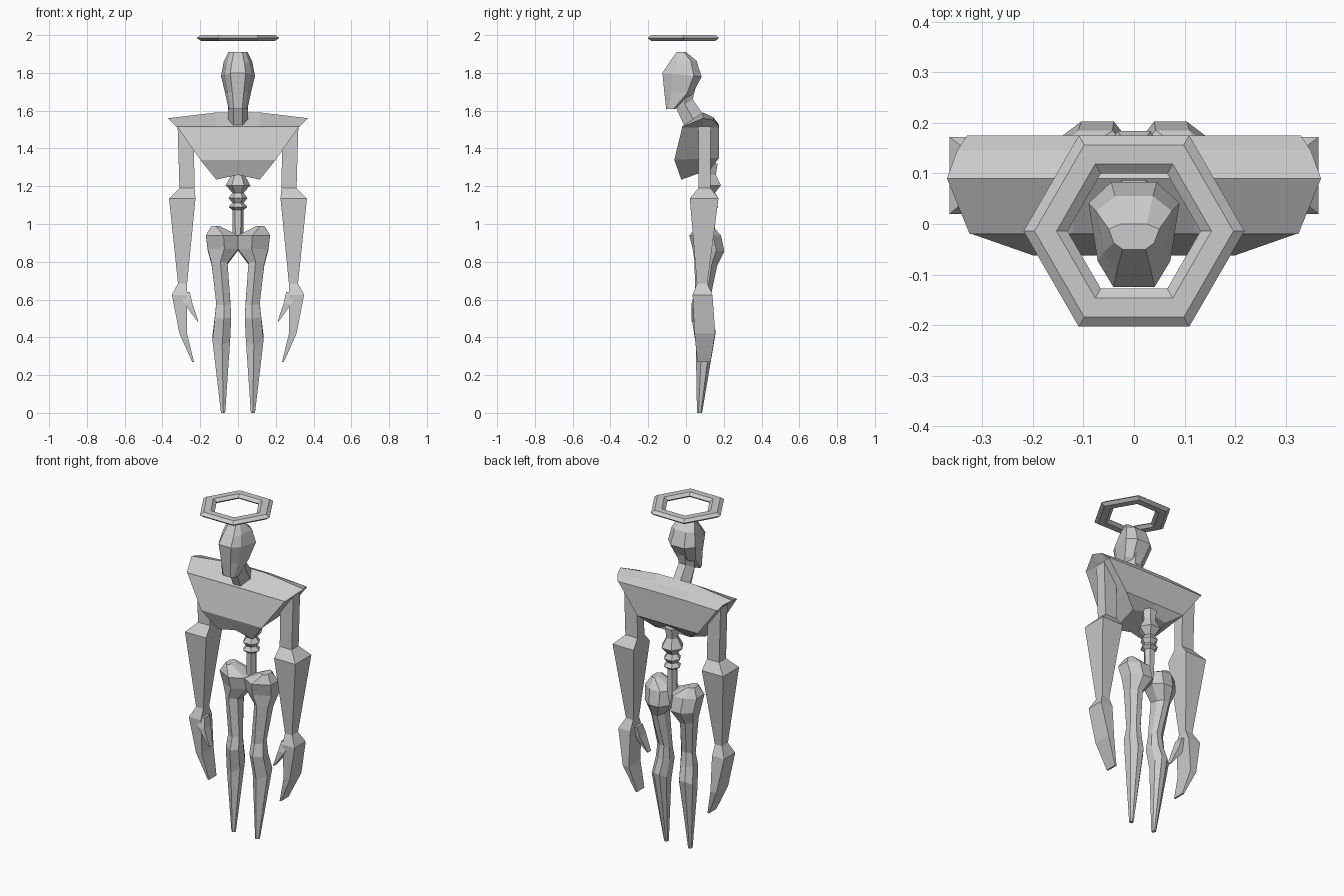
import bpy, bmesh
from math import cos, sin, pi

# Unit cross-sections (u across, v front to back)
QUAD = [(-1, -1), (1, -1), (1, 1), (-1, 1)]
HEX = [(-.45, -1), (.45, -1), (1, 0), (.45, 1), (-.45, 1), (-1, 0)]
LEG = [(-.1, -1), (1, -.4), (1, .5), (.3, 1), (-.5, 1), (-1, .4), (-1, -.5)]
HEAD = [(-.45, -1), (.45, -1), (.8, -.5), (1, .6), (.5, 1), (-.5, 1), (-1, .6), (-.8, -.5)]


def skin(name, loops, mirror=False):
    """Bridge equal-length point loops into a closed flat-shaded solid."""
    bm = bmesh.new()
    rows = [[bm.verts.new(p) for p in loop] for loop in loops]
    n = len(rows[0])
    for a, b in zip(rows, rows[1:]):
        for i in range(n):
            j = (i + 1) % n
            bm.faces.new((a[i], a[j], b[j], b[i]))
    bm.faces.new(rows[0])
    bm.faces.new(rows[-1])
    bmesh.ops.recalc_face_normals(bm, faces=bm.faces)
    me = bpy.data.meshes.new(name)
    bm.to_mesh(me)
    bm.free()
    ob = bpy.data.objects.new(name, me)
    bpy.context.collection.objects.link(ob)
    if mirror:
        mod = ob.modifiers.new("mirror", 'MIRROR')
        mod.use_mirror_merge = False
    return ob


def loft(name, section, rings, mirror=False):
    """Rings are (x0, x1, y0, y1, z at front, z at back)."""
    loops = []
    for x0, x1, y0, y1, zf, zb in rings:
        loops.append([((x0 + x1) / 2 + u * (x1 - x0) / 2,
                       (y0 + y1) / 2 + v * (y1 - y0) / 2,
                       (zf + zb) / 2 + v * (zb - zf) / 2) for u, v in section])
    return skin(name, loops, mirror)


# Halo
bpy.ops.mesh.primitive_torus_add(major_segments=6, minor_segments=6, major_radius=.175,
                                 minor_radius=.0435, location=(0, -.014, 1.985))
halo = bpy.context.object
halo.name = "halo"
halo.scale.z = .4

# Head and neck
loft("head", HEAD, [
    (-.05, .05, -.105, -.055, 1.61, 1.61),
    (-.068, .068, -.115, .035, 1.7, 1.69),
    (-.09, .09, -.125, .083, 1.8, 1.78),
    (-.075, .075, -.092, .055, 1.85, 1.865),
    (-.05, .05, -.05, .0, 1.91, 1.91)])
loft("neck", HEX, [
    (-.055, .055, -.05, .05, 1.72, 1.72),
    (-.052, .052, -.05, .035, 1.61, 1.66),
    (-.055, .055, .0, .12, 1.5, 1.54)])

# Shoulder plate: loops run front to back (y, half width, middle z, end z)
skin("shoulder_plate", [
    [(-w, y, ze), (-.12, y, zc), (.12, y, zc), (w, y, ze), (.3, y, 1.5), (-.3, y, 1.5)]
    for y, w, zc, ze in [(-.02, .325, 1.517, 1.515), (.09, .37, 1.59, 1.56),
                         (.145, .35, 1.565, 1.55), (.175, .33, 1.525, 1.52)]])

# Ribcage with an arched lower edge
chest = [(-1, -1), (0, -1), (1, -1), (1, 1), (0, 1), (-1, 1)]
ribs = loft("ribcage", chest, [
    (-.32, .32, -.02, .175, 1.512, 1.512),
    (-.2, .2, -.062, .175, 1.34, 1.35),
    (-.115, .115, -.025, .13, 1.235, 1.29)])
for v in ribs.data.vertices:
    if v.co.z < 1.3 and abs(v.co.x) < .01:
        v.co.z += .025

# Spine with beaded vertebrae (z, radius)
beads = [(1.32, .045), (1.26, .035), (1.205, .065), (1.165, .03), (1.137, .05),
         (1.112, .03), (1.09, .05), (1.075, .03), (.86, .028)]
skin("spine", [[(r * cos(i * pi / 3), .128 + r * sin(i * pi / 3), z) for i in range(6)]
               for z, r in beads])

# Arms
loft("arm", QUAD, [
    (.235, .32, .065, .13, 1.53, 1.53),
    (.23, .31, .065, .13, 1.19, 1.19),
    (.225, .365, .02, .172, 1.135, 1.135),
    (.272, .315, .06, .11, .66, .66)], True)
loft("hand", QUAD, [
    (.27, .315, .06, .11, .69, .69),
    (.27, .35, .035, .14, .625, .625),
    (.27, .31, .045, .155, .42, .42),
    (.233, .243, .06, .13, .27, .27)], True)
loft("thumb", QUAD, [
    (.255, .31, .045, .1, .64, .64),
    (.242, .285, .03, .09, .58, .58),
    (.21, .216, .03, .06, .485, .485)], True)

# Hips and legs
loft("leg", LEG, [
    (.0995, .14, .06, .14, .99, .99),
    (0, .17, .018, .185, .94, .94),
    (0, .16, .035, .203, .87, .855),
    (.055, .14, .045, .165, .8, .78),
    (.04, .115, .05, .125, .57, .59),
    (.036, .123, .03, .135, .5, .51),
    (.042, .135, .052, .158, .36, .43),
    (.068, .09, .058, .085, 0, 0)], True)
